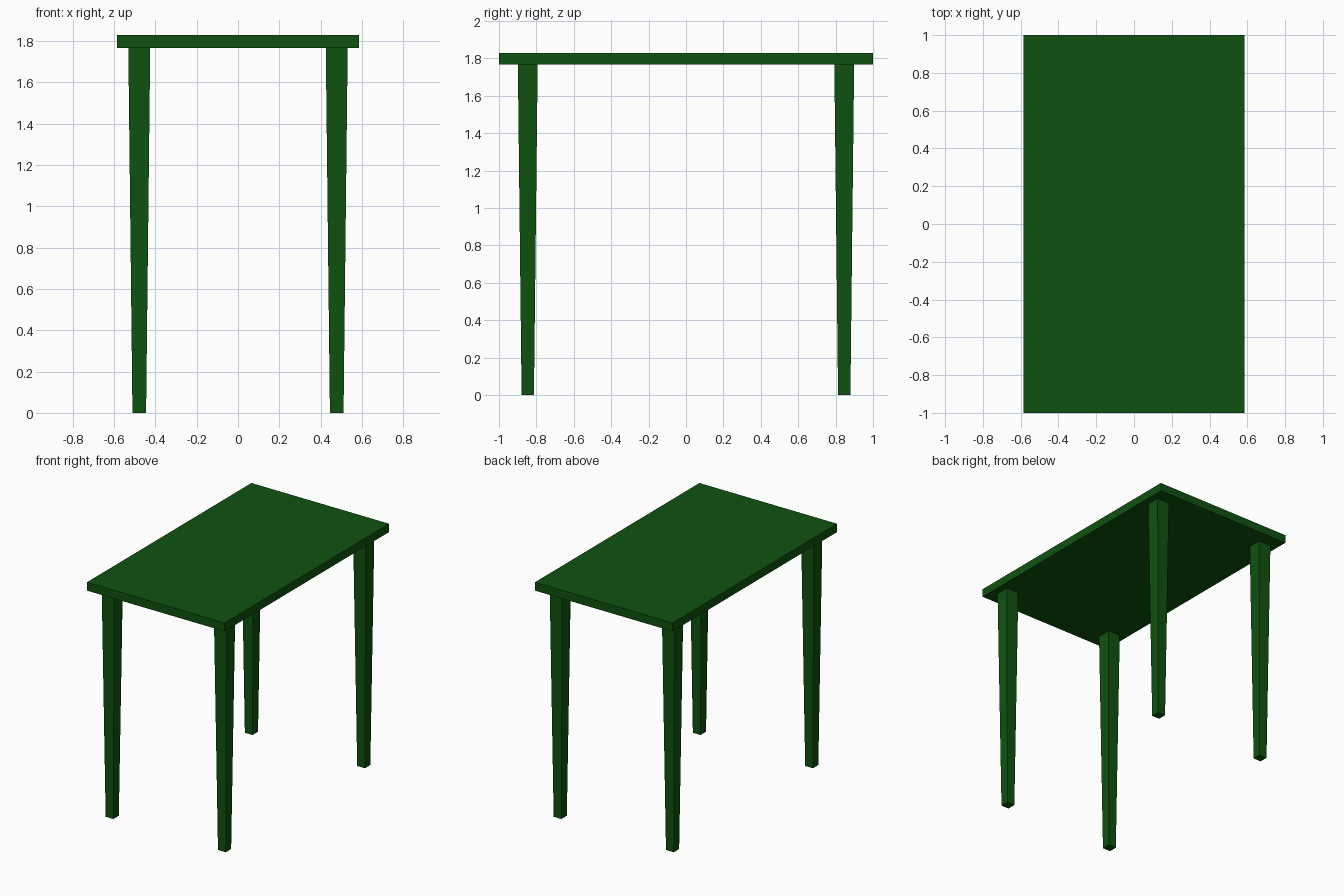
import bpy
import bmesh

if "Cube" in bpy.data.objects:
    bpy.data.objects.remove(bpy.data.objects["Cube"])

TOP_Z, UNDER_Z = 1.83, 1.766

green = bpy.data.materials.new("dark_green")
green.diffuse_color = (0.0045, 0.085, 0.0045, 1)
green.use_nodes = True
green.node_tree.nodes["Principled BSDF"].inputs["Base Color"].default_value = green.diffuse_color


def tapered_block(name, x, y, z0, z1, bottom, top):
    """Box whose half sizes go from bottom=(hx, hy) to top=(hx, hy)."""
    bm = bmesh.new()
    bmesh.ops.create_cube(bm, size=2)
    for v in bm.verts:
        hx, hy = top if v.co.z > 0 else bottom
        v.co = (v.co.x * hx, v.co.y * hy, z1 - z0 if v.co.z > 0 else 0)
    mesh = bpy.data.meshes.new(name)
    bm.to_mesh(mesh)
    bm.free()
    mesh.materials.append(green)
    obj = bpy.data.objects.new(name, mesh)
    obj.location = (x, y, z0)
    bpy.context.collection.objects.link(obj)
    return obj


# Flat rectangular top
tapered_block("tabletop", 0, 0, UNDER_Z, TOP_Z, (0.586, 1.0), (0.586, 1.0))

# Four square legs, narrowing towards the floor
for y_name, sy in (("front", -1), ("back", 1)):
    for x_name, sx in (("left", -1), ("right", 1)):
        tapered_block(f"{y_name}_{x_name}_leg", sx * 0.478, sy * 0.846,
                      0, UNDER_Z, (0.033, 0.033), (0.053, 0.053))
